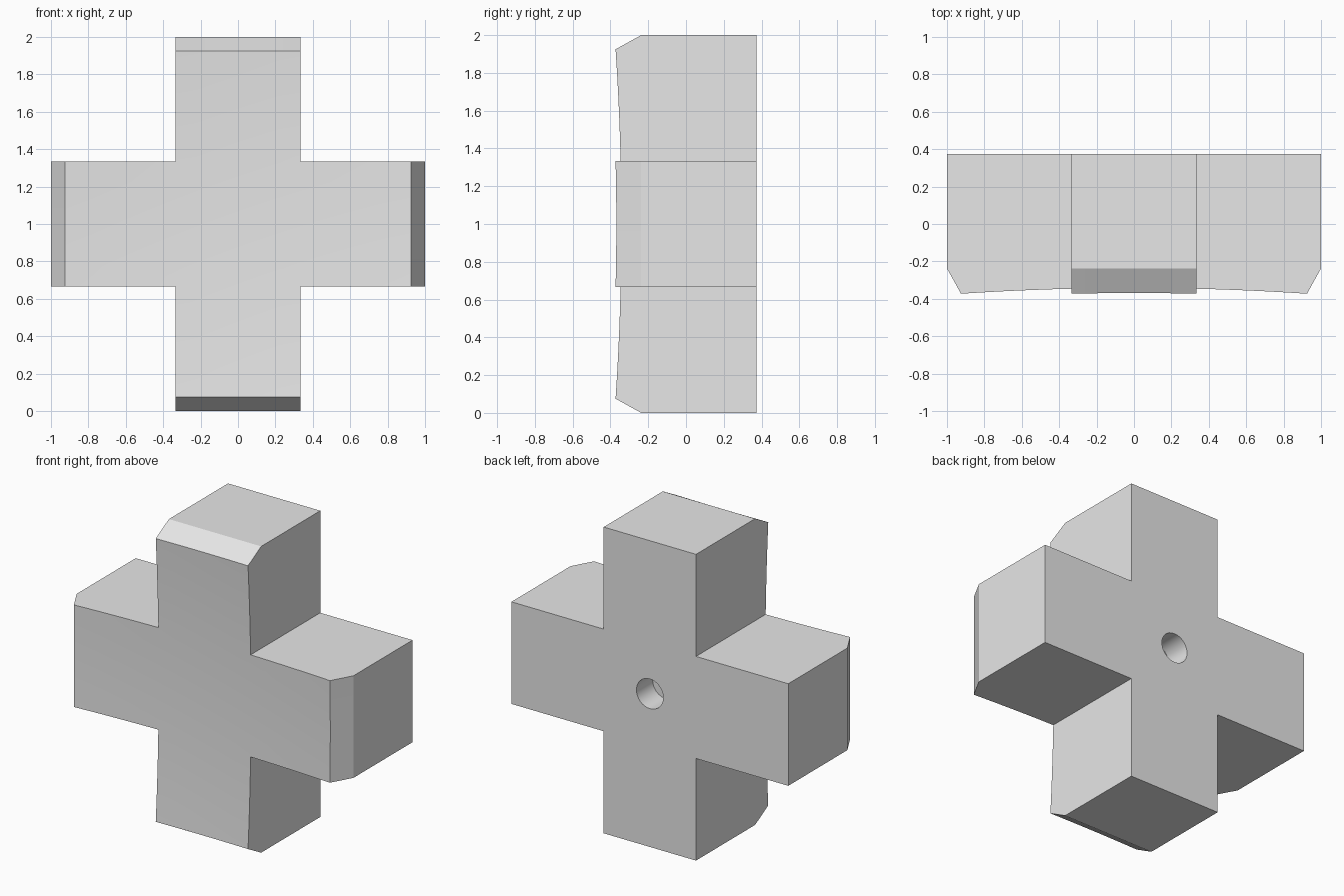
import bpy, bmesh, math
from mathutils import Vector

cube = bpy.data.objects.get("Cube")
if cube:
    bpy.data.objects.remove(cube, do_unlink=True)

ARM = 1 / 3        # half width of each arm
RIM = 0.925        # where the front face meets the tip chamfer
CHAMFER_Y = -0.237
BACK_Y = 0.373
CENTER_Y = -0.338  # deepest point of the dished front
DISH = 0.036

grey = bpy.data.materials.new("plain_grey")
grey.use_nodes = True
color = (0.8, 0.8, 0.8, 1)
grey.diffuse_color = color
grey.node_tree.nodes["Principled BSDF"].inputs["Base Color"].default_value = color

# Cross outline: one corner notch, turned four times
bm = bmesh.new()
outline = []
for turn in range(4):
    c, s = round(math.cos(turn * math.pi / 2)), round(math.sin(turn * math.pi / 2))
    for x, z in ((RIM, -ARM), (RIM, ARM), (ARM, ARM)):
        outline.append(bm.verts.new((x * c - z * s, 0, x * s + z * c)))
bm.faces.new(outline)

# Cut the front into cells so that it can be dished
for axis in (Vector((1, 0, 0)), Vector((0, 0, 1))):
    for i in range(-8, 9):
        bmesh.ops.bisect_plane(bm, geom=bm.verts[:] + bm.edges[:] + bm.faces[:],
                               plane_co=axis * (i * ARM / 3), plane_no=axis, dist=1e-5)
front = bm.verts[:]
cap = bm.faces[:]


def extrude(faces, y):
    result = bmesh.ops.extrude_face_region(bm, geom=faces)["geom"]
    for v in result:
        if isinstance(v, bmesh.types.BMVert):
            v.co.y = y
            # Widen the arm tips to form the chamfer
            for i in (0, 2):
                if abs(v.co[i]) > RIM - 0.001:
                    v.co[i] = math.copysign(1, v.co[i])
    return [f for f in result if isinstance(f, bmesh.types.BMFace)]


cap = extrude(cap, CHAMFER_Y)
extrude(cap, BACK_Y)

# Shallow spherical dish on the front
for v in front:
    v.co.y = CENTER_Y - DISH * (v.co.x ** 2 + v.co.z ** 2)

bmesh.ops.recalc_face_normals(bm, faces=bm.faces[:])
bmesh.ops.dissolve_limit(bm, angle_limit=math.radians(0.05),
                         verts=bm.verts[:], edges=bm.edges[:])
mesh = bpy.data.meshes.new("cross_body")
bm.to_mesh(mesh)
bm.free()
mesh.materials.append(grey)
body = bpy.data.objects.new("cross_body", mesh)
body.location.z = 1
bpy.context.collection.objects.link(body)

# Blind round hole in the back
bpy.ops.mesh.primitive_cylinder_add(vertices=32, radius=0.097, depth=0.334,
                                    location=(0, BACK_Y, 1), rotation=(math.pi / 2, 0, 0))
cutter = bpy.context.object
cutter.name = "hole_cutter"
cutter.hide_render = True
cutter.data.materials.append(grey)

bpy.ops.object.select_all(action='DESELECT')
body.select_set(True)
bpy.context.view_layer.objects.active = body
mod = body.modifiers.new("back_hole", 'BOOLEAN')
mod.operation = 'DIFFERENCE'
mod.solver = 'EXACT'
mod.object = cutter
bpy.ops.object.modifier_apply(modifier=mod.name)
bpy.data.objects.remove(cutter, do_unlink=True)
bpy.ops.object.shade_smooth_by_angle(angle=math.radians(35))
